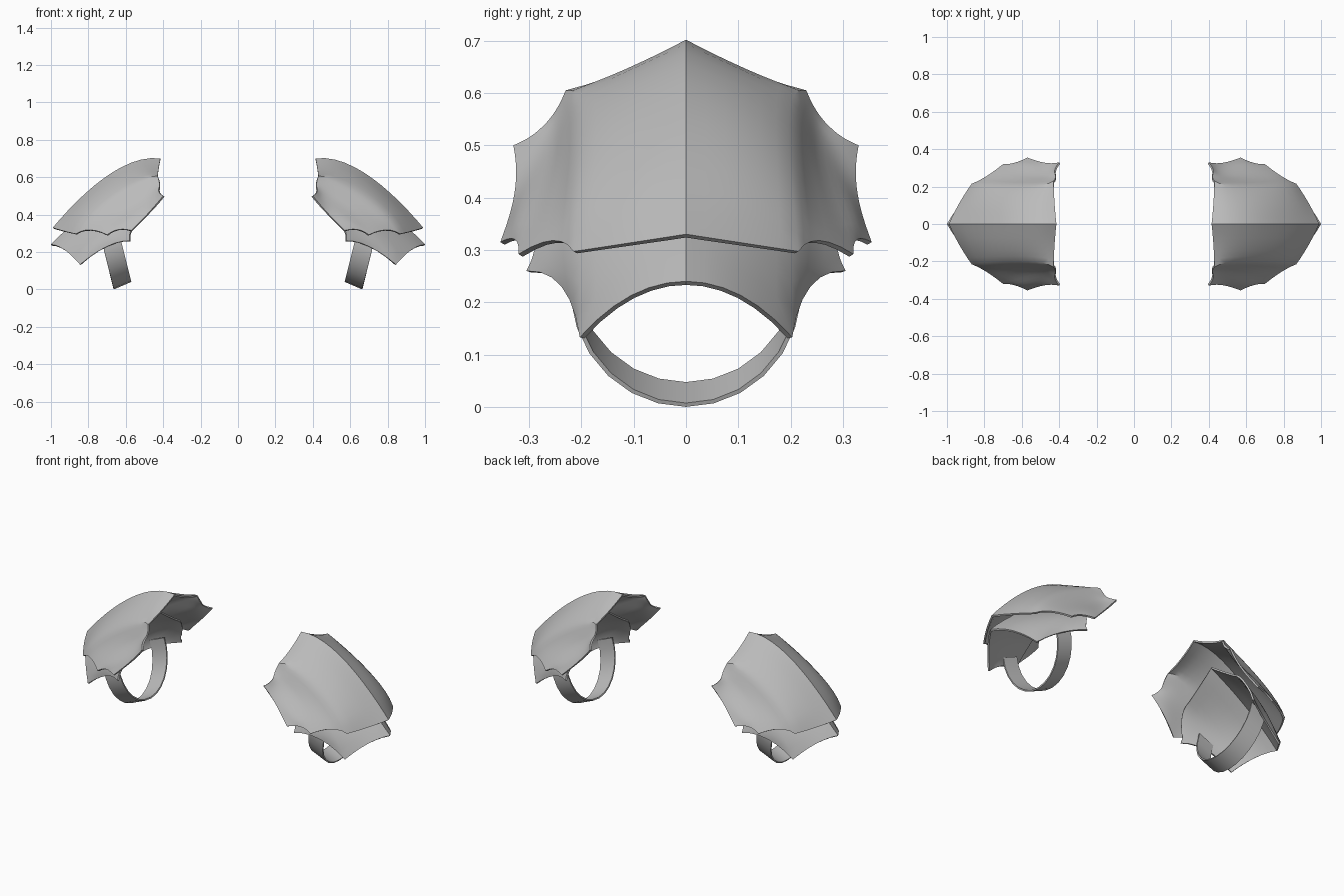
import bpy
import math
from mathutils import Vector

cube = bpy.data.objects.get("Cube")
if cube:
    bpy.data.objects.remove(cube, do_unlink=True)

steel = bpy.data.materials.new("grey_steel")
steel.use_nodes = True
GREY = (0.5, 0.5, 0.5, 1)
steel.diffuse_color = GREY
steel.node_tree.nodes["Principled BSDF"].inputs["Base Color"].default_value = GREY


def lagrange(points, t):
    """Smooth curve through evenly spaced points, t from 0 to 1."""
    n = len(points) - 1
    total = Vector((0, 0, 0))
    for i, p in enumerate(points):
        weight = 1.0
        for k in range(n + 1):
            if k != i:
                weight *= (t * n - k) / (i - k)
        total += Vector(p) * weight
    return total


def scalloped(row, t):
    """Chain of arcs, each through corner, middle, corner."""
    arcs = (len(row) - 1) // 2
    i = min(int(t * arcs + 1e-6), arcs - 1)
    return lagrange(row[2 * i:2 * i + 3], t * arcs - i)


def flowing(row, t):
    """Smooth spline through all points of an inner row."""
    pts = [Vector(p) for p in row]
    pts = [2 * pts[0] - pts[1]] + pts + [2 * pts[-1] - pts[-2]]
    spans = len(row) - 1
    i = min(int(t * spans + 1e-6), spans - 1)
    s = t * spans - i
    a, b, c, d = pts[i:i + 4]
    return b + 0.5 * s * ((c - a) + s * ((2 * a - 5 * b + 4 * c - d)
                                         + s * (3 * (b - c) + d - a)))


def sheet(name, surface, nu, nv, thickness, mirror_y):
    """Sheet of quads from surface(u, v), mirrored and thickened inward."""
    verts = [surface(i / nu, j / nv) for i in range(nu + 1) for j in range(nv + 1)]
    w = nv + 1
    faces = [(i * w + j, (i + 1) * w + j, (i + 1) * w + j + 1, i * w + j + 1)
             for i in range(nu) for j in range(nv)]
    mesh = bpy.data.meshes.new(name)
    mesh.from_pydata(verts, [], faces)
    mesh.materials.append(steel)
    ob = bpy.data.objects.new(name, mesh)
    bpy.context.collection.objects.link(ob)
    mirror = ob.modifiers.new("Mirror", "MIRROR")
    mirror.use_axis = (True, mirror_y, False)
    solid = ob.modifiers.new("Solidify", "SOLIDIFY")
    solid.thickness = thickness
    solid.offset = -1
    bpy.ops.object.select_all(action="DESELECT")
    ob.select_set(True)
    bpy.context.view_layer.objects.active = ob
    bpy.ops.object.convert(target="MESH")
    bpy.ops.object.shade_smooth_by_angle(angle=math.radians(32))


def plate(name, rows, nu, per_arc):
    """Armour plate: rows run from the ridge sideways, listed inner to outer."""
    def surface(u, v):
        inner = [flowing(r, v) for r in rows[1:-1]]
        return lagrange([scalloped(rows[0], v), *inner, scalloped(rows[-1], v)], u)
    sheet(name, surface, nu, per_arc * (len(rows[0]) - 1) // 2, 0.01, True)


# Upper plates: ridge, shoulder fold and flared scalloped rim
plate("upper_plates", [
    [(.415, 0, .7), (.425, .115, .643), (.43, .23, .605), (.42, .25, .565),
     (.425, .275, .535), (.42, .3, .515), (.4, .33, .5)],
    [(.62, 0, .655), (.6, .11, .61), (.572, .197, .565), (.537, .23, .525),
     (.51, .255, .488), (.482, .292, .455), (.455, .325, .435)],
    [(.82, 0, .51), (.793, .11, .482), (.752, .2, .448), (.69, .238, .42),
     (.625, .275, .4), (.565, .315, .385), (.51, .335, .375)],
    [(.99, 0, .33), (.935, .11, .313), (.868, .215, .297), (.79, .255, .318),
     (.7, .32, .292), (.64, .327, .32), (.57, .355, .315)],
], 12, 6)

# Lower plates: smaller, tucked under the upper ones
plate("lower_plates", [
    [(.54, 0, .58), (.54, .1, .51), (.54, .19, .45), (.545, .25, .4), (.575, .29, .31)],
    [(.79, 0, .425), (.765, .105, .38), (.72, .2, .325), (.64, .25, .305), (.58, .293, .288)],
    [(1, 0, .24), (.93, .105, .213), (.845, .203, .133), (.7, .238, .23), (.58, .305, .26)],
], 8, 6)


# Arm straps: leaning U-shaped bands, ending inside the lower plates
def strap(u, v):
    a = math.radians(98) * (2 * u - 1)
    z = .25 - .23 * math.cos(a)
    x = .617 + .25 * (z - .02)
    s = 2 * v - 1
    return Vector((x + .047 * s, .222 * math.sin(a), z - .02 * s))


sheet("arm_straps", strap, 14, 1, 0.008, False)
